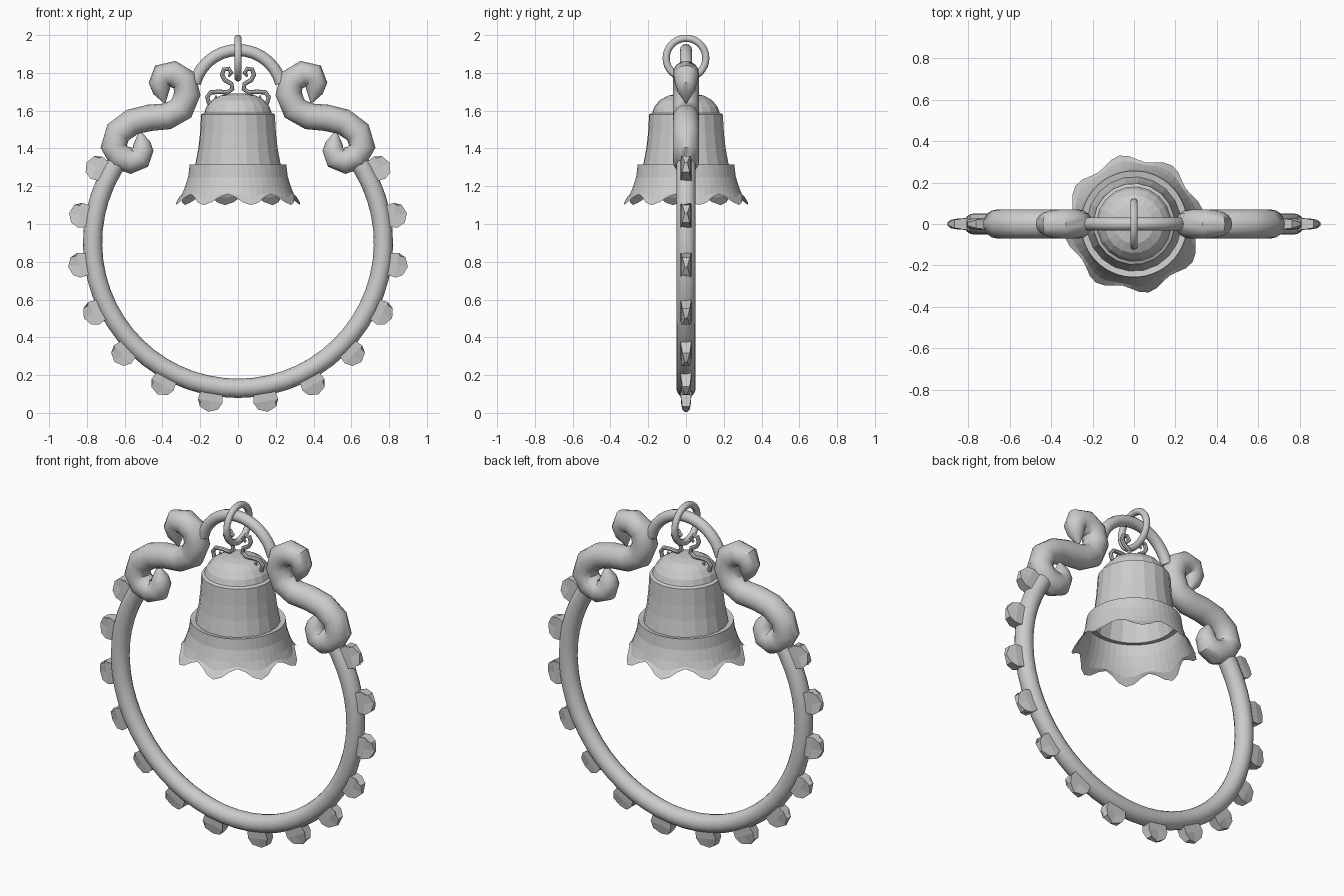
import bpy, bmesh
from math import sin, cos, pi, radians
from mathutils import Vector, Matrix

if "Cube" in bpy.data.objects:
    bpy.data.objects.remove(bpy.data.objects["Cube"])


def finish(name, bm, smooth=None, mirror=False):
    bmesh.ops.recalc_face_normals(bm, faces=bm.faces)
    me = bpy.data.meshes.new(name)
    bm.to_mesh(me)
    bm.free()
    ob = bpy.data.objects.new(name, me)
    bpy.context.collection.objects.link(ob)
    if smooth:
        bpy.ops.object.select_all(action='DESELECT')
        ob.select_set(True)
        bpy.context.view_layer.objects.active = ob
        bpy.ops.object.shade_smooth_by_angle(angle=radians(smooth))
    if mirror:
        ob.modifiers.new("mirror", 'MIRROR')
    return ob


def skin(bm, rings, closed=True):
    n = len(rings[0])
    for a, b in zip(rings, rings[1:]):
        for i in range(n if closed else n - 1):
            j = (i + 1) % n
            bm.faces.new((a[i], a[j], b[j], b[i]))


def sweep(name, pts, radii, sides=12, mirror=False):
    """Round tube along (x, z) points in the y = 0 plane."""
    bm = bmesh.new()
    p = [Vector((x, 0, z)) for x, z in pts]
    if not isinstance(radii, (list, tuple)):
        radii = [radii] * len(p)
    rings = []
    for i, c in enumerate(p):
        t = (p[min(i + 1, len(p) - 1)] - p[max(i - 1, 0)]).normalized()
        side = Vector((t.z, 0, -t.x))
        rings.append([bm.verts.new(c + radii[i] * (side * cos(a) + Vector((0, sin(a), 0))))
                      for a in (2 * pi * k / sides for k in range(sides))])
    skin(bm, rings)
    bm.faces.new(rings[0])
    bm.faces.new(rings[-1])
    return finish(name, bm, 40, mirror)


def arc(cx, cz, r, a0, a1, n):
    angs = [radians(a0 + (a1 - a0) * i / n) for i in range(n + 1)]
    return [(cx + r * cos(a), cz + r * sin(a)) for a in angs]


# Large open ring and the small arch above it
sweep("main_ring", arc(0, 0.90, 0.77, 37, -217, 40), 0.051, 16)
sweep("top_arch", arc(0, 1.685, 0.236, 15, 165, 14), 0.032, 12)

# S-shaped scrolls with pointed heads
scroll = [(0.388, 1.64), (0.405, 1.70), (0.415, 1.745), (0.40, 1.785), (0.345, 1.795),
          (0.285, 1.76), (0.268, 1.69), (0.30, 1.61), (0.375, 1.57), (0.47, 1.562),
          (0.56, 1.54), (0.635, 1.485), (0.658, 1.41), (0.625, 1.355), (0.565, 1.335),
          (0.52, 1.35), (0.502, 1.395), (0.51, 1.43), (0.52, 1.49)]
sweep("scroll", scroll, [0.004, 0.045, 0.058, 0.066] + [0.07] * 11 + [0.064, 0.055, 0.045, 0.004],
      16, True)

# Wedge-shaped teeth around the ring
bm = bmesh.new()
for k in range(7):
    a = radians(28 - 18 * k)
    rad, tan = Vector((cos(a), 0, sin(a))), Vector((-sin(a), 0, cos(a)))
    rings = []
    # (tangential base, mid, tip), tip radius, tip half thickness
    for s, tip, th in ((-1, 0.888, 0.02), (0, 0.908, 0.007), (1, 0.888, 0.02)):
        prof = [(0.79, 0.055, 0.03), (0.85, 0.066, 0.026), (tip, 0.048, th)]
        half = [(r, w, y) for r, w, y in prof] + [(r, w, -y) for r, w, y in prof[::-1]]
        rings.append([bm.verts.new(rad * r + tan * s * w + Vector((0, y, 0.90)))
                      for r, w, y in half])
    skin(bm, rings)
    bm.faces.new(rings[0])
    bm.faces.new(rings[-1])
finish("teeth", bm, None, True)

# Hanging loop over the arch
bpy.ops.mesh.primitive_torus_add(major_segments=32, minor_segments=10, major_radius=0.105,
                                 minor_radius=0.019, location=(0, 0, 1.878),
                                 rotation=(0, pi / 2, 0))
bpy.context.object.name = "hanging_loop"
bpy.ops.object.shade_smooth_by_angle(angle=radians(40))

# Curled wire hooks on top of the bell
wire = [(0.05, 1.78), (0.035, 1.80), (0.05, 1.822), (0.075, 1.818), (0.085, 1.79), (0.07, 1.762),
        (0.035, 1.742), (0.03, 1.715), (0.055, 1.697), (0.10, 1.70), (0.145, 1.697),
        (0.163, 1.672), (0.155, 1.642), (0.128, 1.635), (0.112, 1.65), (0.118, 1.68)]
sweep("wire_hook", wire, [0.006] + [0.012] * 14 + [0.005], 8, True)


def lathe(name, profile, n, lobe=None):
    bm = bmesh.new()
    rings = []
    for i, (r, z) in enumerate(profile):
        ring = []
        for k in range(n):
            a = 2 * pi * k / n + radians(12)
            w = (lobe[i] if lobe else 0) * (1 - cos(8 * (a - radians(12)))) / 2
            ring.append(bm.verts.new(((r - 0.6 * w) * cos(a), (r - 0.6 * w) * sin(a), z + w)))
        rings.append(ring)
    skin(bm, rings)
    return bm, rings


# Bell body with domed crown
bm, rings = lathe("bell_body", [(0.04, 1.69), (0.095, 1.68), (0.14, 1.655), (0.168, 1.62),
                                (0.18, 1.588), (0.196, 1.58), (0.202, 1.48), (0.211, 1.40),
                                (0.228, 1.31)], 20)
bm.faces.new(rings[0])
finish("bell_body", bm)

# Flared skirt with eight scallops
bm, rings = lathe("bell_skirt", [(0.224, 1.308), (0.256, 1.314), (0.264, 1.25), (0.283, 1.19),
                                 (0.306, 1.14), (0.337, 1.10)], 48,
                  [0, 0, 0, 0, 0.025, 0.058])
finish("bell_skirt", bm)
